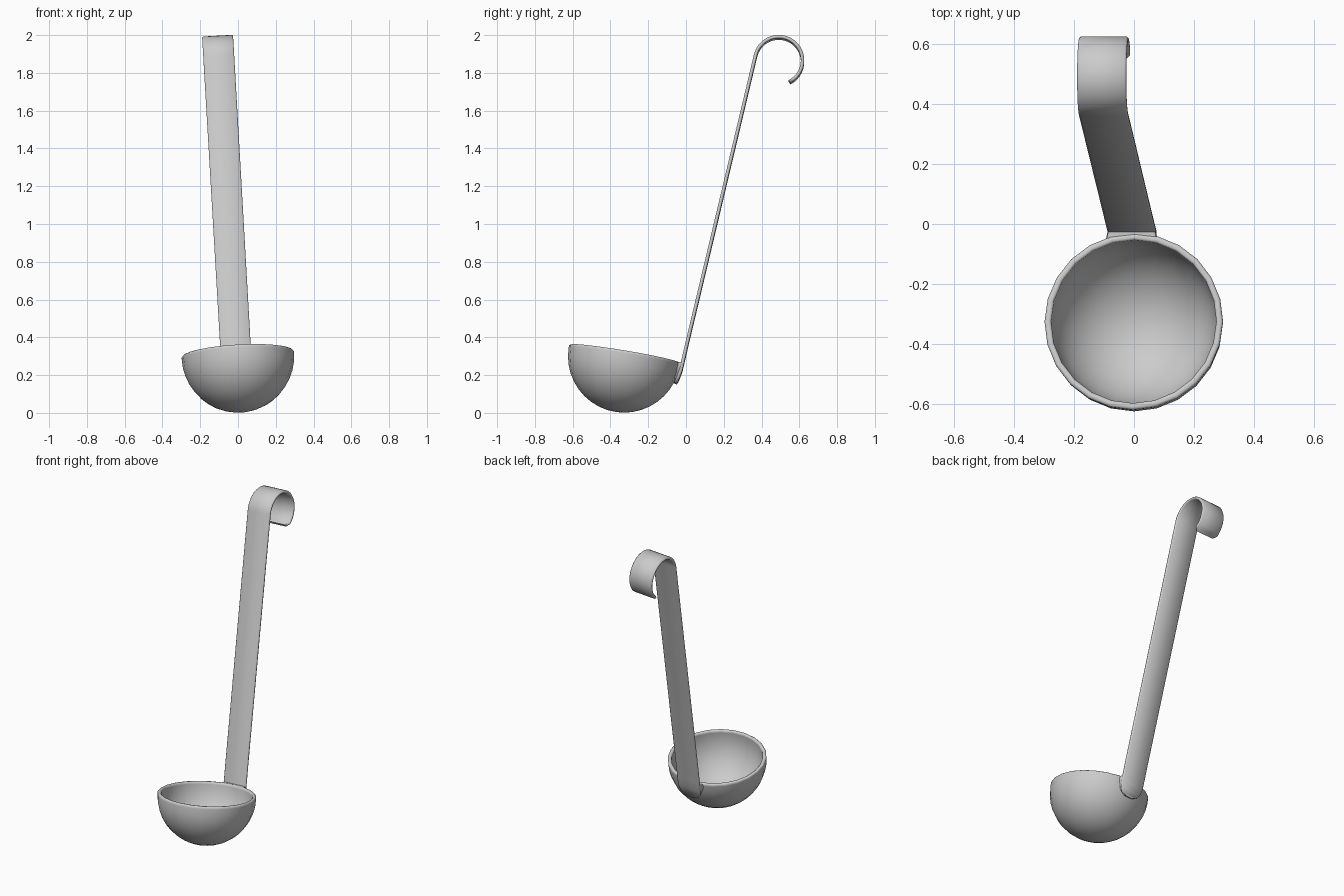
import bpy, bmesh, math
from mathutils import Matrix, Vector

if "Cube" in bpy.data.objects:
    bpy.data.objects.remove(bpy.data.objects["Cube"])

# Whole ladle leans slightly sideways about this pivot
PIVOT = Matrix.Translation((0, 0, 0.12))
LEAN = PIVOT @ Matrix.Rotation(math.radians(-3.3), 4, 'Y') @ PIVOT.inverted()


def finish(name, bm, angle=50):
    bmesh.ops.recalc_face_normals(bm, faces=bm.faces)
    mesh = bpy.data.meshes.new(name)
    bm.to_mesh(mesh)
    bm.free()
    ob = bpy.data.objects.new(name, mesh)
    bpy.context.collection.objects.link(ob)
    bpy.ops.object.select_all(action='DESELECT')
    ob.select_set(True)
    bpy.context.view_layer.objects.active = ob
    bpy.ops.object.shade_smooth_by_angle(angle=math.radians(angle))
    return ob


def loft(name, rings):
    bm = bmesh.new()
    loops = [[bm.verts.new(LEAN @ p) for p in ring] for ring in rings]
    n = len(loops[0])
    for a, b in zip(loops, loops[1:]):
        for i in range(n):
            j = (i + 1) % n
            bm.faces.new((a[i], a[j], b[j], b[i]))
    bm.faces.new(loops[0])
    bm.faces.new(loops[-1][::-1])
    return finish(name, bm)


# Bowl: spun profile with a thick rounded rim, tilted backwards
R, r, rise = 0.298, 0.276, 0.015
arc = [math.radians(a) for a in range(-90, 1, 9)]
profile = [(R * math.cos(a), R * math.sin(a)) for a in arc]
profile += [(R, rise - 0.005), (R - 0.006, rise), (r + 0.006, rise), (r, rise - 0.005)]
profile += [(r * math.cos(a), r * math.sin(a)) for a in reversed(arc)]
bm = bmesh.new()
pts = [bm.verts.new((max(x, 0) if x > 1e-6 else 0, 0, z)) for x, z in profile]
edges = [bm.edges.new(pair) for pair in zip(pts, pts[1:])]
bmesh.ops.spin(bm, geom=pts + edges, axis=(0, 0, 1), cent=(0, 0, 0),
               steps=24, angle=math.tau, use_duplicate=False)
bmesh.ops.remove_doubles(bm, verts=bm.verts, dist=1e-4)
bmesh.ops.transform(bm, verts=bm.verts, matrix=LEAN @ Matrix.Translation((0.01, -0.327, 0.299))
                    @ Matrix.Rotation(math.radians(-9.4), 4, 'X'))
finish("bowl", bm)

# Handle: flat strip following a side path, foot -> shaft -> hook (y, z, half width)
path = [(-0.056, 0.155, 0.028), (-0.050, 0.167, 0.055), (-0.040, 0.188, 0.072),
        (-0.027, 0.225, 0.081), (-0.013, 0.285, 0.081), (0.004, 0.36, 0.081),
        (0.06, 0.595, 0.081)]
for k in range(25):
    a = math.radians(166.7 - k * 230 / 24)
    w = 0.064 if k == 24 else 0.082
    path.append((0.491 + 0.126 * math.cos(a), 1.865 + 0.126 * math.sin(a), w))

rings = []
for i, (y, z, w) in enumerate(path):
    p, q = path[max(i - 1, 0)], path[min(i + 1, len(path) - 1)]
    tangent = Vector((0, q[0] - p[0], q[1] - p[1])).normalized()
    normal = Vector((0, -tangent.z, tangent.y))
    t = 0.009
    section = [(-w, -t * 0.4), (-w + 0.006, -t), (w - 0.006, -t), (w, -t * 0.4),
               (w, t * 0.4), (w - 0.006, t), (-w + 0.006, t), (-w, t * 0.4)]
    rings.append([Vector((x, y, z)) + normal * d for x, d in section])
loft("handle", rings)

# Joint: small fillet filling the gap between rim and handle (half width, y front, y back, z)
steps = [(0.06, -0.065, -0.045, 0.18), (0.078, -0.056, -0.03, 0.22),
         (0.086, -0.05, -0.022, 0.25), (0.082, -0.047, -0.018, 0.264)]
loft("joint", [[Vector((-w, f, z)), Vector((w, f, z)), Vector((w * 0.93, b, z)),
                Vector((-w * 0.93, b, z))] for w, f, b, z in steps])
